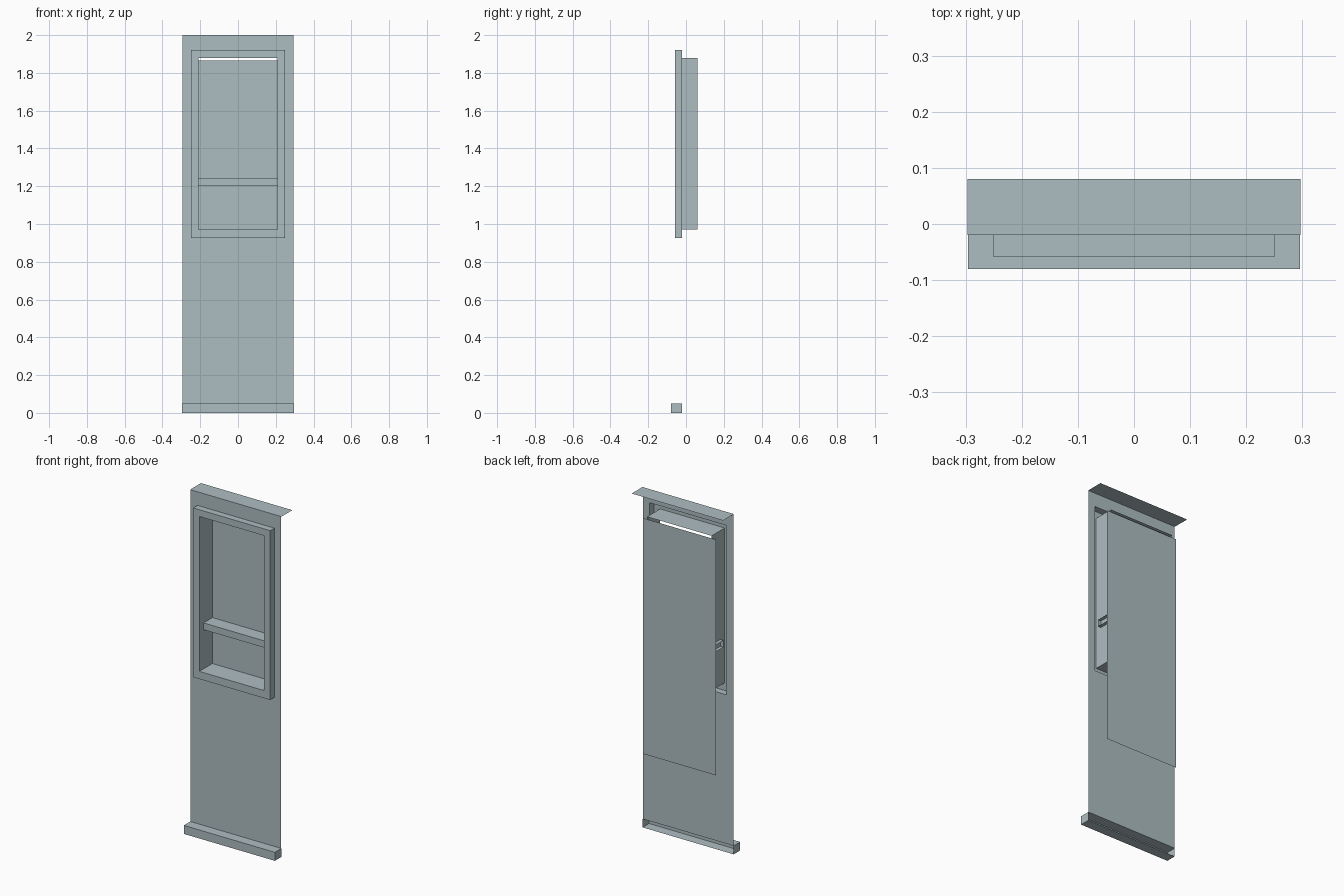
import bpy, bmesh

if "Cube" in bpy.data.objects:
    bpy.data.objects.remove(bpy.data.objects["Cube"])

# one flat colour for the whole model
mat = bpy.data.materials.new("pale_grey_blue")
mat.diffuse_color = (0.42, 0.51, 0.535, 1)
mat.use_nodes = True
mat.node_tree.nodes["Principled BSDF"].inputs["Base Color"].default_value = mat.diffuse_color

WALL_Y, BACK_Y = -0.02, 0.062      # front sheet and back sheet planes


def finish(name, bm):
    mesh = bpy.data.meshes.new(name)
    bm.to_mesh(mesh)
    bm.free()
    mesh.materials.append(mat)
    obj = bpy.data.objects.new(name, mesh)
    bpy.context.collection.objects.link(obj)
    return obj


def loft(name, sections, cap=False):
    """Skin a row of upright rectangles (half_width, z0, z1, y), front side outward."""
    bm = bmesh.new()
    loops = []
    for w, z0, z1, y in sections:
        corners = [(-w, z0), (w, z0), (w, z1), (-w, z1)]
        loops.append([bm.verts.new((x, y, z)) for x, z in corners])
    for a, b in zip(loops, loops[1:]):
        for i in range(4):
            j = (i + 1) % 4
            bm.faces.new((a[i], a[j], b[j], b[i]))
    if cap:
        bm.faces.new(loops[-1])
    return finish(name, bm)


def strip(name, half_width, path):
    """Sweep a (y, z) path along x as an open sheet."""
    bm = bmesh.new()
    rows = [[bm.verts.new((s * half_width, y, z)) for s in (-1, 1)] for y, z in path]
    for a, b in zip(rows, rows[1:]):
        bm.faces.new((a[0], a[1], b[1], b[0]))
    return finish(name, bm)


# front sheet with the window opening
loft("front_panel", [(0.295, 0.05, 2.0, WALL_Y), (0.25, 0.925, 1.92, WALL_Y)])

# raised frame whose inner walls run back as a recess
loft("window_frame", [(0.25, 0.925, 1.92, WALL_Y), (0.25, 0.925, 1.92, -0.059),
                      (0.21, 0.97, 1.88, -0.059), (0.21, 0.97, 1.88, BACK_Y)])

# plinth, open at the back
loft("plinth", [(0.296, 0.0, 0.05, WALL_Y), (0.296, 0.0, 0.05, -0.08)], cap=True)

# channel shaped shelf, open at the back and ends
strip("shelf", 0.23, [(BACK_Y, 1.2), (WALL_Y, 1.2), (WALL_Y, 1.24), (BACK_Y, 1.24)])

# sheet closing the recess, hanging below it
strip("back_panel", 0.237, [(BACK_Y, 0.48), (BACK_Y, 1.865)])

# top flange pointing backward
strip("top_flange", 0.297, [(WALL_Y, 2.0), (0.08, 2.0)])
